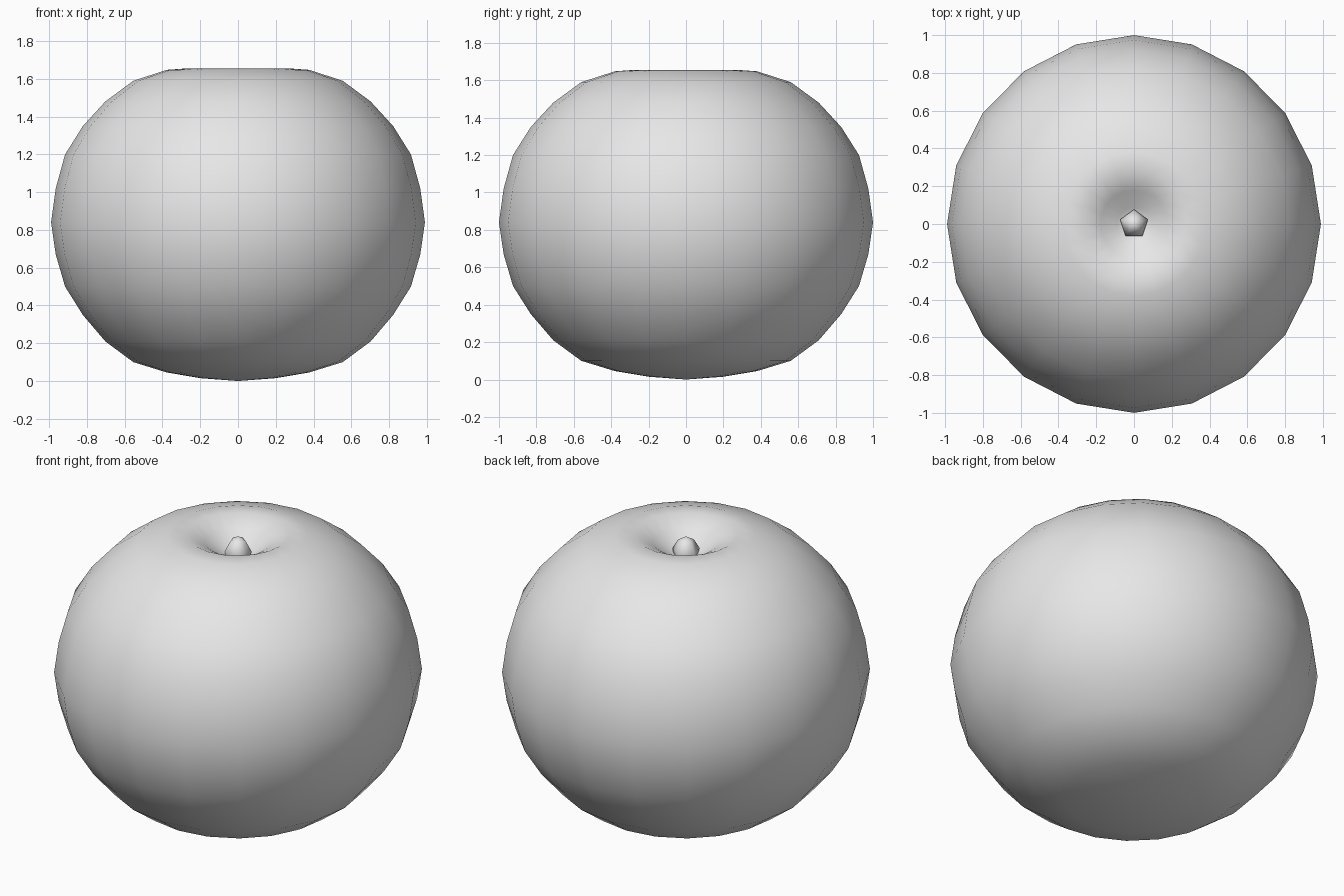
import bpy
import bmesh
from math import tau
from mathutils import Matrix, Vector

default_cube = bpy.data.objects.get("Cube")
if default_cube:
    bpy.data.objects.remove(default_cube, do_unlink=True)

# One plain grey for the whole fruit
grey = bpy.data.materials.new("plain grey")
grey.use_nodes = True
grey.diffuse_color = (0.8, 0.8, 0.8, 1)
grey.node_tree.nodes["Principled BSDF"].inputs["Base Color"].default_value = (0.8, 0.8, 0.8, 1)


def lathe(name, profile, sides, transform=Matrix()):
    """Turn a (radius, height) profile around z into a smooth object."""
    bm = bmesh.new()
    points = [bm.verts.new((r, 0, z)) for r, z in profile]
    edges = [bm.edges.new(pair) for pair in zip(points, points[1:])]
    bmesh.ops.spin(bm, geom=points + edges, cent=(0, 0, 0), axis=(0, 0, 1),
                   angle=tau, steps=sides)
    bmesh.ops.remove_doubles(bm, verts=bm.verts[:], dist=0.0005)
    bmesh.ops.recalc_face_normals(bm, faces=bm.faces[:])
    bm.transform(transform)
    for face in bm.faces:
        face.smooth = True
    mesh = bpy.data.meshes.new(name)
    bm.to_mesh(mesh)
    bm.free()
    mesh.materials.append(grey)
    obj = bpy.data.objects.new(name, mesh)
    bpy.context.collection.objects.link(obj)
    return obj


# Squat round body with a shallow dimple on top
body_profile = [
    (0, 0), (0.2, 0.015), (0.38, 0.045), (0.56, 0.1), (0.71, 0.21),
    (0.83, 0.35), (0.925, 0.5), (0.975, 0.67), (1, 0.84), (0.975, 1.02),
    (0.925, 1.2), (0.83, 1.35), (0.71, 1.48), (0.56, 1.59), (0.38, 1.648),
    (0.28, 1.655), (0.18, 1.605), (0.09, 1.54), (0, 1.51),
]
lathe("fruit_body", body_profile, 20, Matrix.Scale(0.99, 4, Vector((1, 0, 0))))

# Short blunt stem, five-sided, sitting in the dimple
stem_profile = [(0, 1.48), (0.06, 1.48), (0.077, 1.56), (0.045, 1.615), (0, 1.64)]
lathe("stem", stem_profile, 5, Matrix.Rotation(tau / 20, 4, "Z"))
